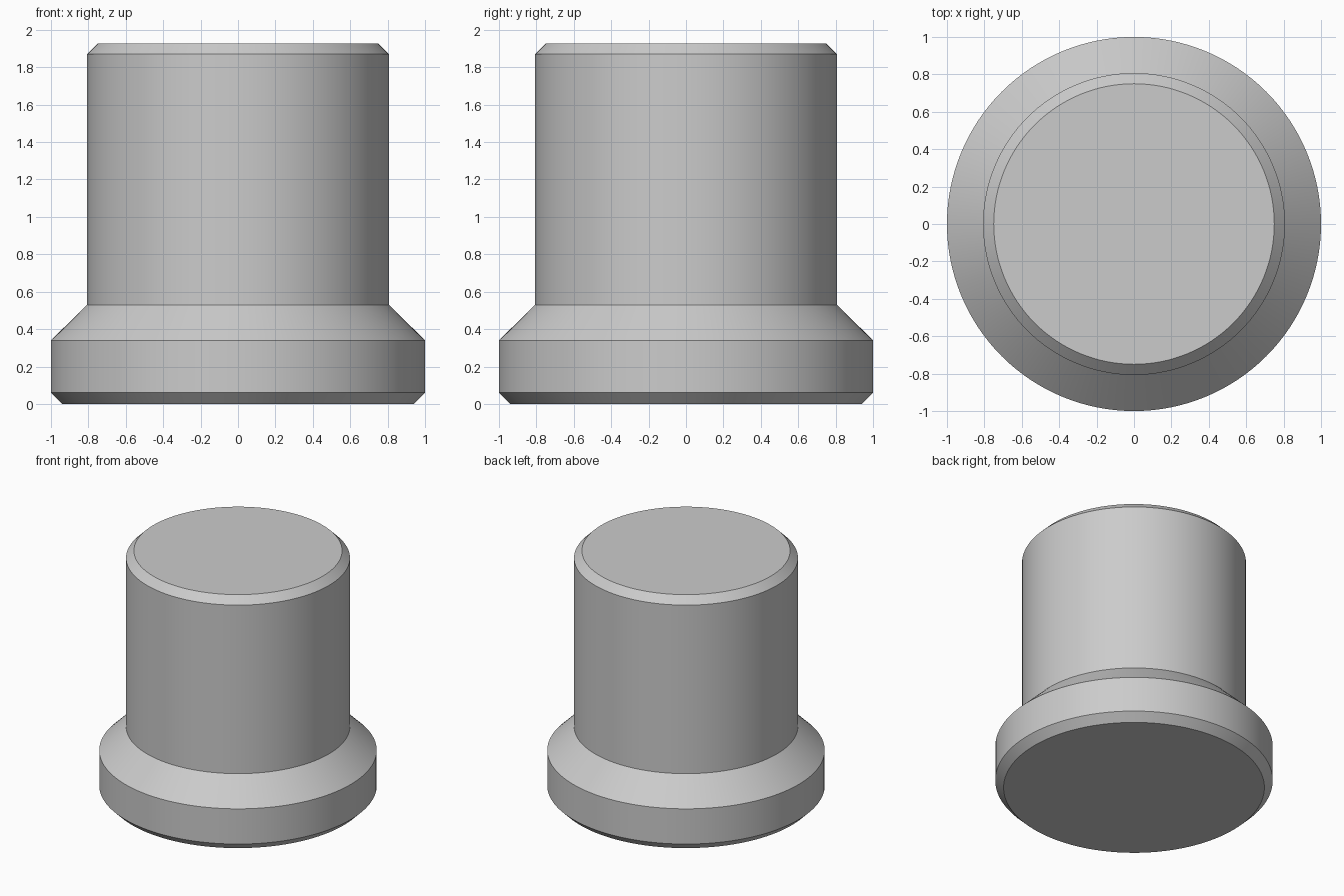
import bpy
import bmesh
from math import cos, sin, tau, radians

SIDES = 128

cube = bpy.data.objects.get("Cube")
if cube:
    bpy.data.objects.remove(cube, do_unlink=True)


def make_material(name, colour):
    mat = bpy.data.materials.new(name)
    mat.use_nodes = True
    mat.diffuse_color = colour
    mat.node_tree.nodes["Principled BSDF"].inputs["Base Color"].default_value = colour
    return mat


def lathe(name, profile, mat):
    """Turn a (radius, height) profile around z and cap both ends."""
    bm = bmesh.new()
    rings = [[bm.verts.new((r * cos(tau * i / SIDES), r * sin(tau * i / SIDES), z))
              for i in range(SIDES)] for r, z in profile]
    for low, high in zip(rings, rings[1:]):
        for i in range(SIDES):
            j = (i + 1) % SIDES
            bm.faces.new((low[i], low[j], high[j], high[i]))
    bm.faces.new(rings[0][::-1])
    bm.faces.new(rings[-1])
    mesh = bpy.data.meshes.new(name)
    bm.to_mesh(mesh)
    bm.free()
    mesh.materials.append(mat)
    obj = bpy.data.objects.new(name, mesh)
    bpy.context.collection.objects.link(obj)
    bpy.ops.object.select_all(action="DESELECT")
    obj.select_set(True)
    bpy.context.view_layer.objects.active = obj
    bpy.ops.object.shade_smooth_by_angle(angle=radians(30))
    return obj


grey = make_material("light grey", (0.6, 0.6, 0.6, 1.0))

# Flanged plug: bevelled foot, sloped shoulder, straight shank, bevelled top
lathe("flanged_plug", [
    (0.94, 0.0), (1.0, 0.06),      # foot bevel
    (1.0, 0.34), (0.807, 0.53),    # flange side and shoulder
    (0.807, 1.87), (0.75, 1.927),  # shank and top bevel
], grey)
